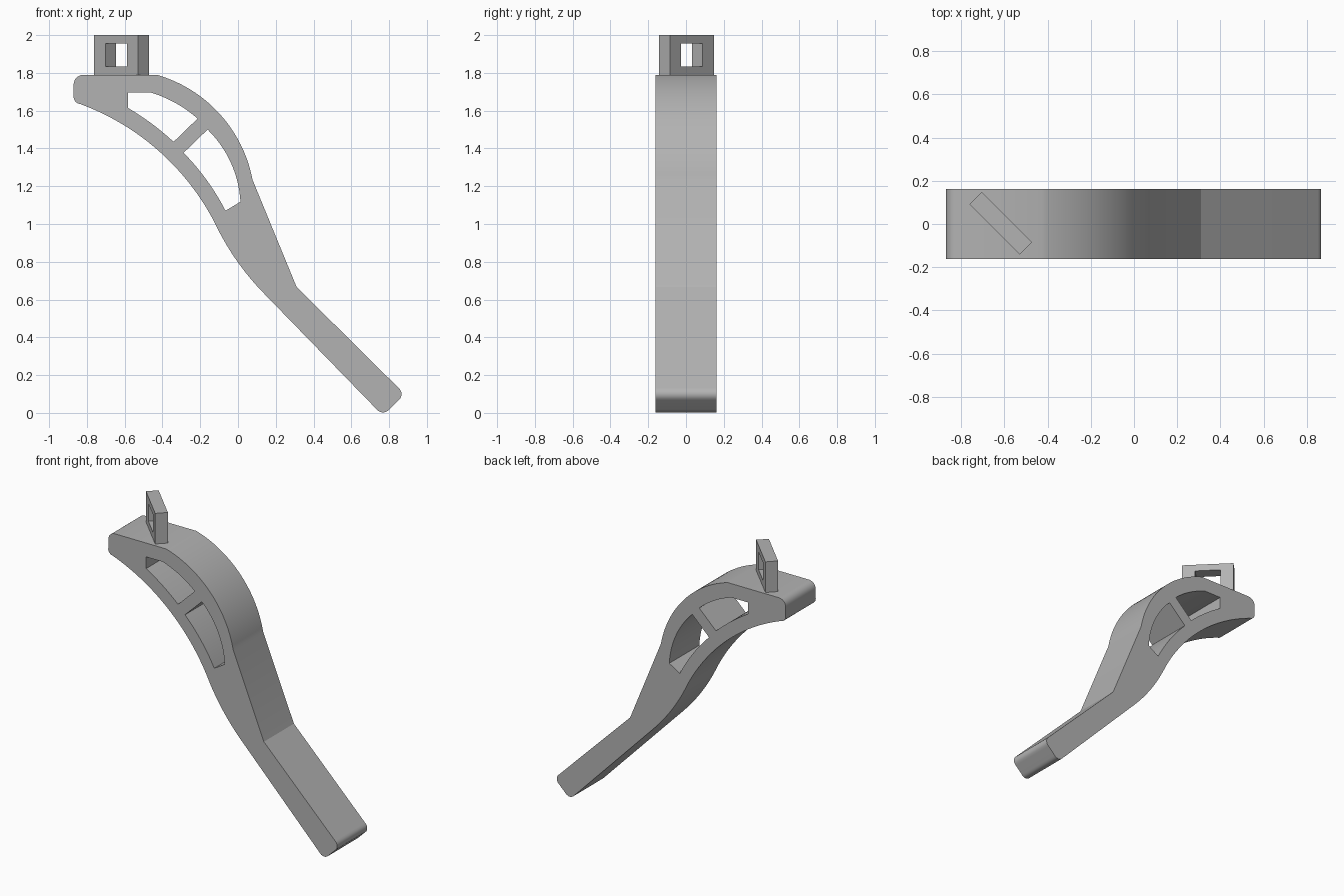
import bpy, bmesh, math
from mathutils import Vector, Matrix

cube = bpy.data.objects.get("Cube")
if cube:
    bpy.data.objects.remove(cube, do_unlink=True)

grey = bpy.data.materials.new("plain_grey")
grey.use_nodes = True
grey.diffuse_color = (0.45, 0.45, 0.45, 1)
grey.node_tree.nodes["Principled BSDF"].inputs["Base Color"].default_value = (0.45, 0.45, 0.45, 1)


def arc(a, m, b, steps=16):
    """Points of the circular arc from a through m to b."""
    (ax, az), (mx, mz), (bx, bz) = a, m, b
    d = 2 * (ax * (mz - bz) + mx * (bz - az) + bx * (az - mz))
    sa, sm, sb = ax * ax + az * az, mx * mx + mz * mz, bx * bx + bz * bz
    cx = (sa * (mz - bz) + sm * (bz - az) + sb * (az - mz)) / d
    cz = (sa * (bx - mx) + sm * (ax - bx) + sb * (mx - ax)) / d
    r = math.hypot(ax - cx, az - cz)
    start = math.atan2(az - cz, ax - cx)
    turn = math.atan2(bz - cz, bx - cx) - start
    turn = (turn + math.pi) % (2 * math.pi) - math.pi
    return [(cx + r * math.cos(start + turn * i / steps),
             cz + r * math.sin(start + turn * i / steps)) for i in range(steps + 1)]


def rect(w, z0, z1):
    return [(-w, z0), (w, z0), (w, z1), (-w, z1)]


def plate(name, loops, depth):
    """Extrude an x-z outline with holes evenly about y = 0."""
    bm = bmesh.new()
    edges = []
    for loop in loops:
        vs = [bm.verts.new((x, -depth / 2, z)) for x, z in loop]
        edges += [bm.edges.new((v, vs[(i + 1) % len(vs)])) for i, v in enumerate(vs)]
    bmesh.ops.triangle_fill(bm, edges=edges, use_beauty=True, normal=(0, -1, 0))
    ext = bmesh.ops.extrude_face_region(bm, geom=bm.faces[:], use_keep_orig=True)
    moved = [g for g in ext["geom"] if isinstance(g, bmesh.types.BMVert)]
    bmesh.ops.translate(bm, verts=moved, vec=Vector((0, depth, 0)))
    bmesh.ops.recalc_face_normals(bm, faces=bm.faces[:])
    mesh = bpy.data.meshes.new(name)
    bm.to_mesh(mesh)
    bm.free()
    mesh.materials.append(grey)
    ob = bpy.data.objects.new(name, mesh)
    bpy.context.collection.objects.link(ob)
    return ob


# Curved lever: outline from the top left, counter-clockwise
outline = arc((-0.82, 1.79), (-0.855, 1.775), (-0.87, 1.74), 6)
outline += arc((-0.87, 1.68), (-0.862, 1.65), (-0.835, 1.635), 6)
outline += arc((-0.835, 1.635), (-0.423, 1.39), (-0.125, 1.01), 28)[1:]
outline += arc((-0.125, 1.01), (-0.013, 0.815), (0.13, 0.64))[1:]
outline += arc((0.735, 0.018), (0.767, 0.002), (0.80, 0.018), 6)
outline += arc((0.85, 0.067), (0.866, 0.1), (0.85, 0.132), 6)
outline += [(0.31, 0.667)]
outline += arc((0.077, 1.234), (-0.098, 1.584), (-0.43, 1.79), 28)

# Openings either side of the cross strut
upper_hole = [(-0.583, 1.695)] + arc((-0.458, 1.695), (-0.33, 1.64), (-0.214, 1.558))
upper_hole += arc((-0.341, 1.435), (-0.458, 1.532), (-0.583, 1.615))
lower_hole = arc((-0.161, 1.5), (-0.04, 1.329), (0.013, 1.118))
lower_hole += arc((-0.066, 1.07), (-0.167, 1.234), (-0.288, 1.377))

lever = plate("lever_arm", [outline, upper_hole, lower_hole], 0.325)
bpy.context.view_layer.objects.active = lever
lever.select_set(True)
bpy.ops.object.shade_smooth_by_angle(angle=math.radians(20))

# Upright loop standing diagonally on the top flat
loop = plate("top_loop", [rect(0.165, 1.785, 2.0), rect(0.081, 1.834, 1.955)], 0.08)
loop.data.transform(Matrix.Translation((-0.617, 0.003, 0)) @ Matrix.Rotation(-math.pi / 4, 4, "Z"))
